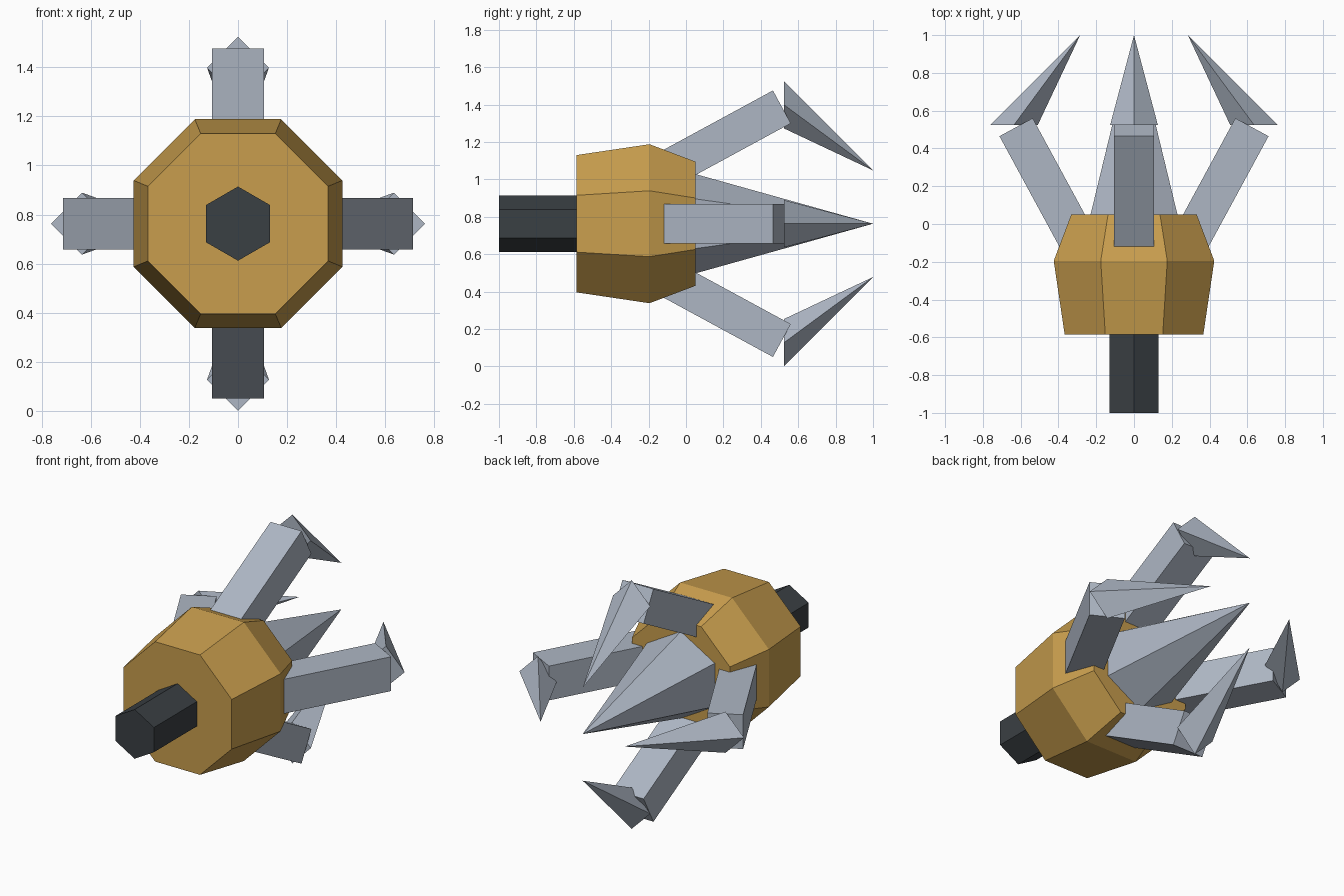
import bpy
from math import sin, cos, pi
from mathutils import Matrix, Vector

cube = bpy.data.objects.get("Cube")
if cube:
    bpy.data.objects.remove(cube, do_unlink=True)

AXIS_Z = 0.763  # height of the long axis


def material(name, rgb):
    mat = bpy.data.materials.new(name)
    mat.use_nodes = True
    mat.diffuse_color = (*rgb, 1)
    mat.node_tree.nodes["Principled BSDF"].inputs["Base Color"].default_value = (*rgb, 1)
    return mat


gold = material("gold", (0.58, 0.34, 0.075))
steel = material("pale steel", (0.42, 0.47, 0.55))
iron = material("dark iron", (0.042, 0.05, 0.057))


def loft(name, sides, rings, mat, turn=0.0, tip=None, spin=0.0):
    """Skin polygon rings given as (y, radius, z offset), closed by a cap or a tip."""
    verts, faces = [], []
    for y, radius, lift in rings:
        for i in range(sides):
            a = turn + 2 * pi * i / sides
            verts.append(Vector((radius * cos(a), y, lift + radius * sin(a))))
    faces.append(tuple(range(sides)))
    for k in range(len(rings) - 1):
        for i in range(sides):
            j = (i + 1) % sides
            a, b = k * sides, (k + 1) * sides
            faces.append((a + i, b + i, b + j, a + j))
    last = (len(rings) - 1) * sides
    if tip:
        verts.append(Vector(tip))
        top = len(verts) - 1
        faces += [(last + i, top, last + (i + 1) % sides) for i in range(sides)]
    else:
        faces.append(tuple(reversed(range(last, last + sides))))
    return build(name, verts, faces, mat, spin)


def build(name, verts, faces, mat, spin=0.0):
    mesh = bpy.data.meshes.new(name)
    mesh.from_pydata(verts, [], faces)
    mesh.transform(Matrix.Translation((0, 0, AXIS_Z)) @ Matrix.Rotation(spin, 4, "Y"))
    mesh.materials.append(mat)
    obj = bpy.data.objects.new(name, mesh)
    bpy.context.collection.objects.link(obj)
    return obj


# Octagonal head, widest near the back
flat = 1 / cos(pi / 8)
loft("head", 8, [(-0.585, 0.367 * flat, 0), (-0.195, 0.425 * flat, 0),
                 (0.05, 0.332 * flat, 0)], gold, turn=pi / 8)

# Hexagonal shaft and central spike
loft("shaft", 6, [(-1, 0.151, 0), (-0.57, 0.151, 0)], iron, turn=pi / 2)
loft("center_spike", 6, [(0.045, 0.267, 0)], steel, turn=pi / 2, tip=(0, 1, 0))

# Four slanted arms, each ending in a bent-in claw
along = Vector((0, 0.879, 0.477))
across = Vector((0, -0.477, 0.879))
end = Vector((0, 0.5125, 0.6245))
box_faces = [(0, 1, 3, 2), (4, 6, 7, 5), (0, 4, 5, 1),
             (2, 3, 7, 6), (0, 2, 6, 4), (1, 5, 7, 3)]
for side, spin in (("top", 0), ("left", pi / 2), ("bottom", pi), ("right", -pi / 2)):
    corners = [end - along * back + across * h + Vector((w, 0, 0))
               for back in (0.72, 0) for h in (-0.1, 0.1) for w in (-0.105, 0.105)]
    build(side + "_arm", corners, box_faces, steel, spin)
    loft(side + "_claw", 4, [(0.525, 0.126, 0.635)], steel,
         tip=(0, 1, 0.285), spin=spin)
